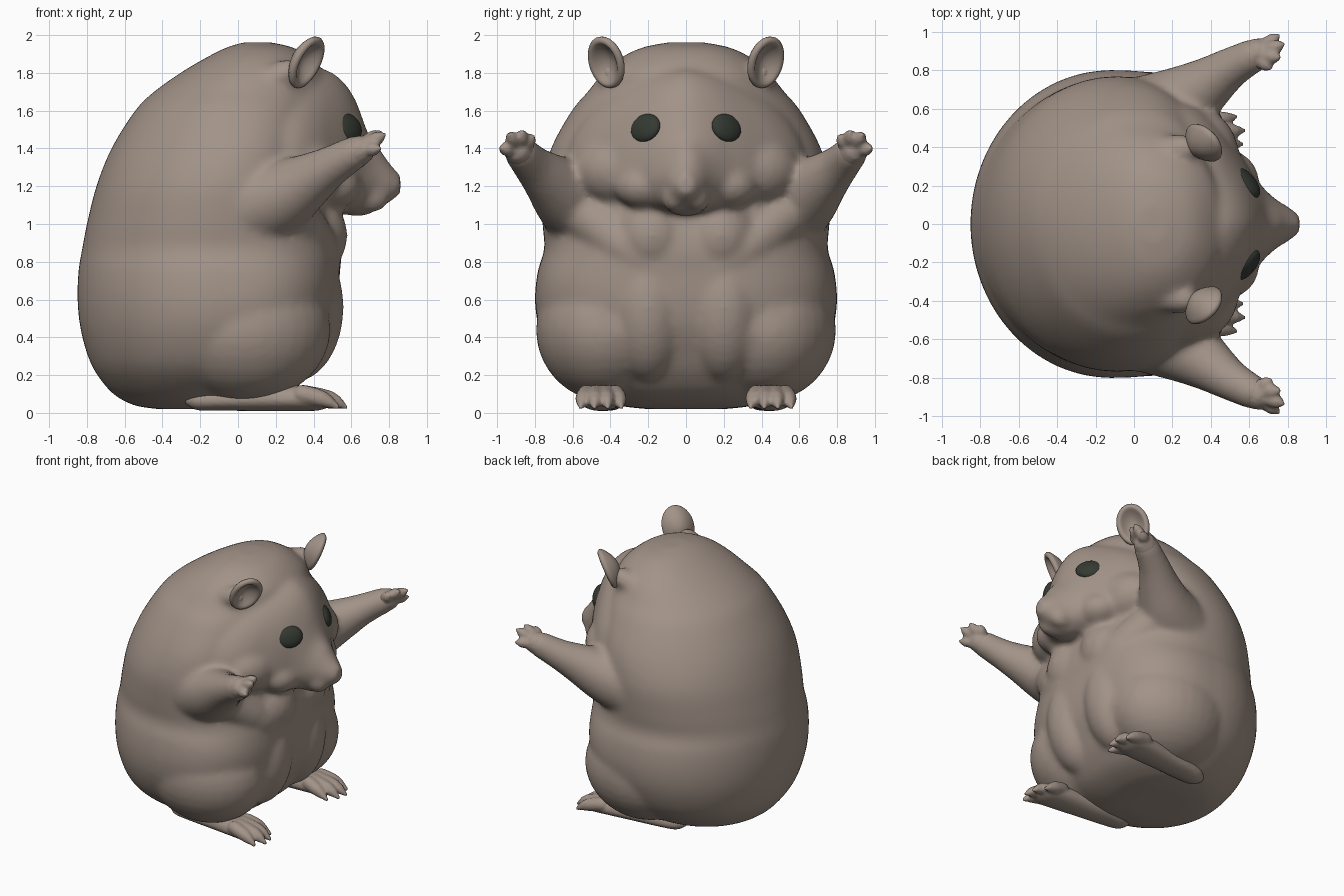
import bpy, bmesh, math
from mathutils import Vector

if "Cube" in bpy.data.objects:
    bpy.data.objects.remove(bpy.data.objects["Cube"])


def material(name, rgb):
    m = bpy.data.materials.new(name)
    m.diffuse_color = (*rgb, 1)
    m.use_nodes = True
    m.node_tree.nodes["Principled BSDF"].inputs["Base Color"].default_value = m.diffuse_color
    return m


FUR = material("brown_fur", (0.36, 0.29, 0.245))
EYE = material("dark_eye", (0.035, 0.042, 0.032))


def add_object(name, bm, mat):
    me = bpy.data.meshes.new(name)
    bmesh.ops.recalc_face_normals(bm, faces=bm.faces[:])
    for f in bm.faces:
        f.smooth = True
    bm.to_mesh(me)
    bm.free()
    ob = bpy.data.objects.new(name, me)
    bpy.context.collection.objects.link(ob)
    me.materials.append(mat)
    return ob


def fuse(ob, voxel, smooth):
    """Merge overlapping volumes into one soft skin."""
    r = ob.modifiers.new("fuse", 'REMESH')
    r.mode, r.voxel_size, r.use_smooth_shade = 'VOXEL', voxel, True
    s = ob.modifiers.new("soften", 'SMOOTH')
    s.factor, s.iterations = 0.5, smooth


def skin_rings(bm, rings, end_cap=True):
    """Bridge closed rings of points and cap the ends."""
    loops = [[bm.verts.new(p) for p in ring] for ring in rings]
    n = len(loops[0])
    for a, b in zip(loops, loops[1:]):
        for k in range(n):
            j = (k + 1) % n
            bm.faces.new((a[k], a[j], b[j], b[k]))
    bm.faces.new(loops[0])
    if end_cap:
        bm.faces.new(loops[-1])


def circle(n):
    return [(math.cos(2 * math.pi * k / n), math.sin(2 * math.pi * k / n)) for k in range(n)]


def ball(bm, c, r, axes=None, n=32):
    """Ellipsoid, optionally turned to the given three axes."""
    ax = axes or (Vector((1, 0, 0)), Vector((0, 1, 0)), Vector((0, 0, 1)))
    m = n // 2
    rings = []
    for i in range(m + 1):
        a = math.pi * min(max(i / m, .01), .99)
        rings.append([Vector(c) + ax[0] * r[0] * x * math.sin(a) + ax[1] * r[1] * y * math.sin(a)
                      + ax[2] * r[2] * math.cos(a) for x, y in circle(n)])
    skin_rings(bm, rings)


def balls(bm, c, r):
    for s in (1, -1):
        ball(bm, (c[0], s * c[1], c[2]), r)


def refine(rows, steps=4):
    """Smooth curve through rows of numbers."""
    out = []
    for i in range(len(rows) - 1):
        q = [rows[max(i - 1, 0)], rows[i], rows[i + 1], rows[min(i + 2, len(rows) - 1)]]
        for j in range(steps):
            t = j / steps
            out.append([b + .5 * t * (c - a + t * (2 * a - 5 * b + 4 * c - d + t * (3 * (b - c) + d - a)))
                        for a, b, c, d in zip(*q)])
    return out + [rows[-1]]


def limb(bm, pts, side=1, n=14):
    """Tapered round tube with domed ends through (x, y, z, radius) points."""
    pts = refine(pts, 3)
    ps = [Vector((p[0], side * p[1], p[2])) for p in pts]
    rs = [p[3] for p in pts]
    u = None
    rings = []
    last = len(ps) - 1
    for i, p in enumerate(ps):
        d = (ps[min(i + 1, last)] - ps[max(i - 1, 0)]).normalized()
        u = u or d.orthogonal()
        u = (u - d * u.dot(d)).normalized()
        v = d.cross(u)
        angles = [-85, -60, -30, 0] if i == 0 else [0, 30, 60, 85] if i == last else [0]
        for a in map(math.radians, angles):
            rings.append([p + d * rs[i] * math.sin(a) + (u * x + v * y) * rs[i] * math.cos(a)
                          for x, y in circle(n)])
    skin_rings(bm, rings)


def loft(bm, sections, power, place, n=64):
    """Sections of (position, low, high, half width, widest level)."""
    rings = []
    for t, lo, hi, w, mid in refine(sections):
        ring = []
        for c, s in circle(n):
            e = 2 / power(t) if c > 0 else 1
            d = math.copysign(abs(c) ** e, c) * (hi - mid if c > 0 else mid - lo)
            ring.append(place(t, mid + d, math.copysign(abs(s) ** e, s) * w))
        rings.append(ring)
    skin_rings(bm, rings)


# Torso: egg-shaped sitting body, squarer at the lower front
bm = bmesh.new()
torso = [(.02, -.42, -.04, .2, -.22), (.04, -.55, .12, .36, -.2), (.1, -.66, .27, .5, -.17),
         (.2, -.745, .37, .64, -.15), (.3, -.795, .43, .72, -.14), (.45, -.835, .5, .78, -.13),
         (.6, -.85, .53, .8, -.12), (.75, -.845, .54, .785, -.12), (.87, -.825, .55, .75, -.12),
         (1.0, -.8, .53, .76, -.11), (1.2, -.75, .48, .765, -.08), (1.4, -.67, .46, .715, -.02),
         (1.6, -.545, .46, .605, .0), (1.7, -.445, .46, .52, .02), (1.8, -.305, .45, .44, .06),
         (1.88, -.17, .38, .345, .08), (1.935, -.06, .29, .23, .1), (1.962, .03, .17, .09, .1)]
loft(bm, torso, lambda t: 2.2 + .5 * max(0, min(1, (1 - t) / .3)), lambda t, d, y: (d, y, t))

# Head: tapers forward to the pointed muzzle, with a narrow brow
head = [(.05, 1.02, 1.86, .6, 1.36), (.2, 1.02, 1.86, .64, 1.33), (.32, 1.03, 1.85, .61, 1.32),
        (.42, 1.04, 1.83, .535, 1.3), (.5, 1.05, 1.8, .435, 1.28), (.57, 1.06, 1.74, .335, 1.27),
        (.63, 1.065, 1.64, .24, 1.25), (.69, 1.07, 1.48, .17, 1.24), (.75, 1.09, 1.4, .12, 1.23),
        (.81, 1.12, 1.315, .085, 1.21), (.86, 1.155, 1.26, .045, 1.205)]
loft(bm, head, lambda t: 1.72, lambda t, d, y: (t, y, d))

# Cheeks, muzzle pads and chin
balls(bm, (.34, .33, 1.29), (.21, .27, .2))
balls(bm, (.5, .22, 1.2), (.15, .16, .12))
balls(bm, (.705, .06, 1.145), (.095, .07, .085))
ball(bm, (.63, 0, 1.1), (.11, .11, .06))

# Belly folds, haunches and chest
balls(bm, (.29, .2, .56), (.27, .23, .4))
balls(bm, (.04, .42, .44), (.45, .375, .38))
balls(bm, (.33, .18, .94), (.25, .22, .24))
for s in (1, -1):
    limb(bm, [(.1, .58, .62, .17), (.34, .42, .5, .15), (.33, .2, .3, .12)], s, 20)
    limb(bm, [(.25, .55, 1.08, .15), (.4, .32, .88, .13), (.44, .1, .74, .1)], s, 20)
    # Raised arms
    limb(bm, [(-.12, .4, 1.05, .36), (.1, .54, 1.11, .255), (.25, .635, 1.16, .195), (.38, .725, 1.235, .145),
              (.5, .81, 1.31, .108), (.62, .875, 1.38, .09)], s, 24)
    # Ear roots
    limb(bm, [(.06, .36, 1.7, .1), (.26, .39, 1.8, .075)], s)
body = add_object("body", bm, FUR)
fuse(body, 0.02, 10)

# Eyes sit on the surface of the head
bpy.context.view_layer.update()
skin = body.evaluated_get(bpy.context.evaluated_depsgraph_get())
spots = {}
for s in (1, -1):
    hit, loc, _, _ = skin.ray_cast(Vector((2, s * .225, 1.515)), Vector((-1, 0, 0)))
    spots[s] = loc.copy() if hit else Vector((.57, s * .225, 1.515))

for s, side in ((1, "left"), (-1, "right")):
    face = Vector((.7, s * .6, .36)).normalized()
    across = face.cross(Vector((0, 0, 1))).normalized()
    bm = bmesh.new()
    ball(bm, spots[s] - face * .016, (.098, .081, .042), (across, across.cross(face), face))
    add_object(side + "_eye", bm, EYE)

    # Ear: cupped disc with thickness
    v = Vector((.42, s * .1, .9)).normalized()
    u = Vector((-.62, s * .78, 0))
    u = (u - v * u.dot(v)).normalized()
    n = u.cross(v)
    n = -n if n.x < 0 else n
    c = Vector((.375, s * .432, 1.85))
    bm = bmesh.new()
    rows = []
    for i in range(7):
        r = max(i / 6, .02)
        rows.append([c + u * r * x * .108 + v * r * y * .145
                     - n * .075 * (1 - r * r) for x, y in circle(24)])
    skin_rings(bm, rows, end_cap=False)
    ear = add_object(side + "_ear", bm, FUR)
    sol = ear.modifiers.new("thickness", 'SOLIDIFY')
    sol.thickness, sol.offset = .042, 0
    ear.modifiers.new("round", 'SUBSURF').levels = 1

    # Front paw: palm and four clawed fingers
    bm = bmesh.new()
    limb(bm, [(.55, .84, 1.345, .09), (.645, .887, 1.39, .08)], s)
    for tip in ((.71, .81, 1.465), (.755, .865, 1.488), (.775, .935, 1.475), (.75, .98, 1.4)):
        end = Vector(tip)
        root = Vector((.63, .88, 1.39)).lerp(end, .4)
        limb(bm, [(*root, .042), (*root.lerp(end, .65), .035), (*end, .012)], s, 12)
    fuse(add_object(side + "_front_paw", bm, FUR), .012, 1)

    # Hind foot: long flat sole with clawed toes
    bm = bmesh.new()
    sole = [(-.28, .05, .08, .02, .065), (-.22, .015, .12, .07, .065), (-.1, .012, .15, .09, .065),
            (.1, .01, .17, .1, .07), (.3, .01, .15, .11, .07), (.42, .012, .125, .11, .065),
            (.48, .03, .09, .09, .06)]
    loft(bm, sole, lambda t: 2, lambda t, d, y: (t, s * (.42 + .08 * t) + y, d), 24)
    for k, x in enumerate((.51, .56, .57, .53)):
        o = k - 1.5
        limb(bm, [(.34, .45 + o * .05, .1, .05), (x - .08, .45 + o * .062, .072, .044),
                  (x, .45 + o * .072, .03, .012)], s, 12)
    fuse(add_object(side + "_hind_foot", bm, FUR), .012, 1)
